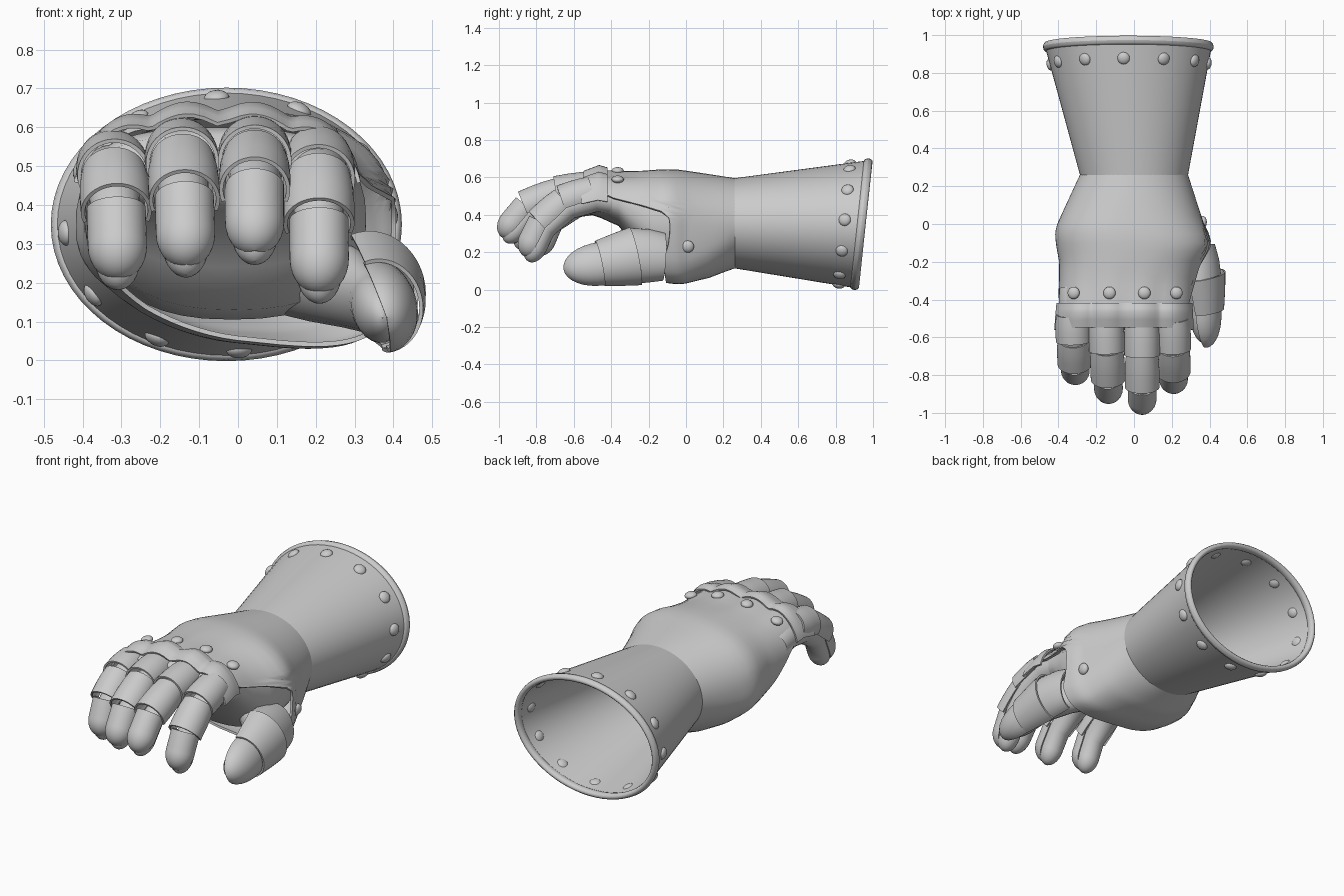
import bpy
from math import sin, cos, pi, radians, copysign
from mathutils import Vector

if "Cube" in bpy.data.objects:
    bpy.data.objects.remove(bpy.data.objects["Cube"])


def lookup(table, k):
    # linear interpolation in rows (key, values...)
    table = sorted(table)
    k = min(max(k, table[0][0]), table[-1][0])
    for a, b in zip(table, table[1:]):
        if k <= b[0]:
            t = (k - a[0]) / (b[0] - a[0])
            return [p + (q - p) * t for p, q in zip(a[1:], b[1:])]


def ring_point(x0, x1, z0, z1, ang, e):
    c, s = cos(ang), sin(ang)
    return ((x0 + x1) / 2 + (x1 - x0) / 2 * copysign(abs(c) ** (2 / e), c),
            (z0 + z1) / 2 + (z1 - z0) / 2 * copysign(abs(s) ** (2 / e), s))


def loft(name, fn, rows, cols, closed=True, thick=0.0, angle=40):
    verts = [fn(i, j) for i in range(rows) for j in range(cols)]
    faces = []
    for i in range(rows - 1):
        for j in range(cols if closed else cols - 1):
            k = (j + 1) % cols
            faces.append((i * cols + j, i * cols + k, (i + 1) * cols + k, (i + 1) * cols + j))
    me = bpy.data.meshes.new(name)
    me.from_pydata(verts, [], faces)
    ob = bpy.data.objects.new(name, me)
    bpy.context.collection.objects.link(ob)
    for o in bpy.context.selected_objects:
        o.select_set(False)
    bpy.context.view_layer.objects.active = ob
    ob.select_set(True)
    if thick:
        m = ob.modifiers.new("thickness", 'SOLIDIFY')
        m.thickness, m.offset = thick, 0
        bpy.ops.object.modifier_apply(modifier=m.name)
    bpy.ops.object.shade_smooth_by_angle(angle=radians(angle))
    return ob


def sweep(name, pts, radii, up, a0=0, a1=360, n=24, flat=1.0, thick=0.0):
    # tube or open arc along a path; flat scales the radius in the up direction
    pts = [Vector(p) for p in pts]
    closed = a1 - a0 >= 360

    def fn(i, j):
        t = (pts[min(i + 1, len(pts) - 1)] - pts[max(i - 1, 0)]).normalized()
        side = t.cross(Vector(up)).normalized()
        u = side.cross(t)
        a = radians(a0 + (a1 - a0) * j / (n if closed else n - 1))
        return pts[i] + (side * cos(a) + u * sin(a) * flat) * radii[i]
    return loft(name, fn, len(pts), n, closed, thick)


def rivet(name, p, normal, r=0.033):
    bpy.ops.mesh.primitive_uv_sphere_add(segments=16, ring_count=10, radius=r, location=p)
    ob = bpy.context.object
    ob.name = name
    ob.scale = (1, 1, 0.6)
    ob.rotation_euler = Vector(normal).to_track_quat('Z', 'Y').to_euler()
    bpy.ops.object.shade_smooth()


# flared cuff with a tilted mouth
N = 64
def cuff_point(t, a, grow=0.0):
    y_end = 0.938 + 0.036 * sin(a)
    return Vector((-0.03 * t + (0.28 + 0.155 * t + grow) * cos(a),
                   0.26 + (y_end - 0.26) * t,
                   0.355 - 0.005 * t + (0.235 + 0.1 * t + grow) * sin(a)))

loft("cuff", lambda i, j: cuff_point(i / 8, 2 * pi * j / N), 9, N, thick=0.012)

# rolled rim bead
def rim(i, j):
    b = 2 * pi * i / 10
    p = cuff_point(1, 2 * pi * j / N, 0.017 * cos(b))
    p.y += 0.024 * sin(b)
    return p
loft("cuff_rim", rim, 11, N, angle=80)

# cuff rivets
for k in range(12):
    a = radians(94 + 30 * k)
    rivet("cuff_rivet", cuff_point(0.865, a, 0.004), (cos(a), -0.2, sin(a)))

# hand shell sections: y, left, right, bottom, top
SHELL = [(0.26, -0.28, 0.28, 0.12, 0.59), (0.12, -0.345, 0.325, 0.07, 0.612),
         (0.0, -0.40, 0.365, 0.05, 0.63), (-0.05, -0.413, 0.39, 0.05, 0.637),
         (-0.12, -0.405, 0.41, 0.06, 0.638), (-0.2, -0.39, 0.36, 0.08, 0.632),
         (-0.3, -0.39, 0.325, 0.13, 0.622), (-0.46, -0.40, 0.305, 0.2, 0.622)]
# front edge of the shell by angle
EDGE = [(-90, -0.1), (-50, -0.11), (-20, -0.12), (-8, -0.09), (4, -0.085), (10, -0.13),
        (16, -0.25), (21, -0.42), (27, -0.46), (155, -0.46), (168, -0.42), (185, -0.3),
        (205, -0.2), (235, -0.12), (270, -0.1)]

def shell(i, j):
    deg = -90 + 360 * j / 72
    a = radians(deg)
    y = 0.26 + (lookup(EDGE, deg)[0] - 0.26) * i / 16
    f = min(1, (0.26 - y) / 0.28)
    # the underside is boxy on the thumb side and slopes up on the other
    low = max(0, -sin(a))
    e = 2 + 0.35 * f * (1 - low)
    if low and cos(a) > 0:
        e = 2 + f * (0.35 + 1.4 * min(1, 3 * low))
    x, z = ring_point(*lookup(SHELL, y), a, e)
    z -= 0.11 * x * f * min(1, 1.5 * low)
    g = max(0, min(1, (-y - 0.2) / 0.2))
    z += 0.012 * g * abs(cos(pi * (x - 0.045) / 0.18)) * max(0, sin(a))
    return (x, y, z)
loft("hand_shell", shell, 17, 72, thick=0.012, angle=60)

# scalloped knuckle plate: y, left, right, top
KNUCKLE = [(-0.42, -0.41, 0.308, 0.622), (-0.475, -0.415, 0.312, 0.635),
           (-0.57, -0.422, 0.315, 0.602)]
def knuckle(i, j):
    a = radians(10 + 160 * j / 64)
    y = (-0.42, -0.45, -0.475, -0.52, -0.565)[i]
    x0, x1, top = lookup(KNUCKLE, y)
    x, z = ring_point(x0, x1, 0.2, top, a, 2.7)
    return (x, y + 0.02 * sin(a) * i / 4, z + 0.028 * abs(cos(pi * (x - 0.045) / 0.18)) * sin(a))
loft("knuckle_plate", knuckle, 5, 65, False, 0.01, 50)

# knuckle and thumb-side rivets
for x, z in ((-0.32, 0.59), (-0.13, 0.635), (0.055, 0.635), (0.225, 0.59)):
    rivet("knuckle_rivet", (x, -0.365, z), (x * 0.8, 0, 1))
rivet("side_rivet", (0.365, 0.01, 0.23), (1, 0, -0.2))

# glove palm: y, left, right, bottom, top
PALM = [(0.1, -0.31, 0.29, 0.11, 0.58), (-0.05, -0.36, 0.33, 0.105, 0.6),
        (-0.18, -0.35, 0.33, 0.13, 0.6), (-0.28, -0.35, 0.29, 0.24, 0.6),
        (-0.36, -0.36, 0.28, 0.34, 0.6), (-0.46, -0.37, 0.27, 0.385, 0.6),
        (-0.54, -0.36, 0.26, 0.41, 0.58), (-0.56, -0.06, -0.05, 0.49, 0.5)]
def palm(i, j):
    y = PALM[i][0]
    x, z = ring_point(*PALM[i][1:], 2 * pi * j / 40, 2.4)
    return (x, y, z)
loft("glove_palm", palm, len(PALM), 40, angle=80)


def dome(a, b, r, part=0.45, n=8):
    # straight run ending in a rounded tip
    a, b = Vector(a), Vector(b)
    ang = [pi / 2 * (1 - k / n) for k in range(n + 1)]
    pts = [a] + [a.lerp(b, 1 - part * (1 - cos(q))) for q in ang]
    return pts, [r] + [max(r * sin(q), 0.001) for q in ang]


# fingers: x at base, x at tip, then (y, z) of three joints and tip
FINGERS = {
    "little": (-0.325, -0.308, (-0.48, 0.51), (-0.61, 0.48), (-0.73, 0.39), (-0.81, 0.215)),
    "ring": (-0.148, -0.133, (-0.5, 0.54), (-0.66, 0.51), (-0.81, 0.42), (-0.92, 0.25)),
    "middle": (0.043, 0.043, (-0.5, 0.545), (-0.68, 0.515), (-0.85, 0.445), (-0.985, 0.285)),
    "index": (0.205, 0.21, (-0.5, 0.52), (-0.65, 0.47), (-0.77, 0.36), (-0.86, 0.18))}
R = 0.083
for name, (xa, xb, *yz) in FINGERS.items():
    p = [Vector((xa + (xb - xa) * k / 3, *q)) for k, q in enumerate(yz)]
    up = (0, -0.5, 1)
    # glove finger under the plates
    inner = [v + Vector((0, 0.018, -0.03)) for v in p]
    pts, rad = dome(inner[2], inner[3], R * 0.72)
    sweep(name + "_glove_finger", [inner[0] + Vector((0, 0.12, -0.02))] + inner[:2] + pts,
          [R * 0.85, R * 0.9, R * 0.82] + rad, up)
    # overlapping plates, each flaring over the next
    for k, label in enumerate(("upper_plate", "middle_plate")):
        d = p[k + 1] - p[k]
        q = [p[k] + d * t for t in (-0.02, 0.3, 0.65, 1.08)]
        s = R * (1.04 - 0.04 * k)
        sweep(name + "_" + label, q, [s * 0.94, s * 1.02, s * 1.05, s * 1.04], up,
              -22, 202, 25, thick=0.01)
    pts, rad = dome(p[2], p[3], R * 0.87)
    sweep(name + "_tip_plate", pts, rad, up, -22, 202, 25, thick=0.008)

# thumb glove
pts, rad = dome((0.35, -0.36, 0.15), (0.372, -0.63, 0.11), 0.088, 0.6)
sweep("thumb_glove", [(0.12, -0.04, 0.24), (0.2, -0.12, 0.22), (0.29, -0.22, 0.185)] + pts,
      [0.13, 0.13, 0.11] + rad, (1, 0, 0.2), flat=0.75)

# thumb plates facing outwards
OUT = (1, 0, 0.27)
sweep("thumb_base_plate", [(0.325, -0.12, 0.175), (0.335, -0.2, 0.18), (0.342, -0.3, 0.18)],
      [0.125, 0.14, 0.147], OUT, -5, 185, 25, 0.78, 0.01)
sweep("thumb_middle_plate", [(0.345, -0.27, 0.178), (0.357, -0.36, 0.16), (0.368, -0.46, 0.14)],
      [0.155, 0.14, 0.12], OUT, -6, 186, 25, 0.86, 0.01)
pts, rad = dome((0.362, -0.42, 0.143), (0.382, -0.65, 0.11), 0.113, 0.85)
sweep("thumb_tip_plate", pts, rad, OUT, -6, 186, 25, 0.8, 0.01)
